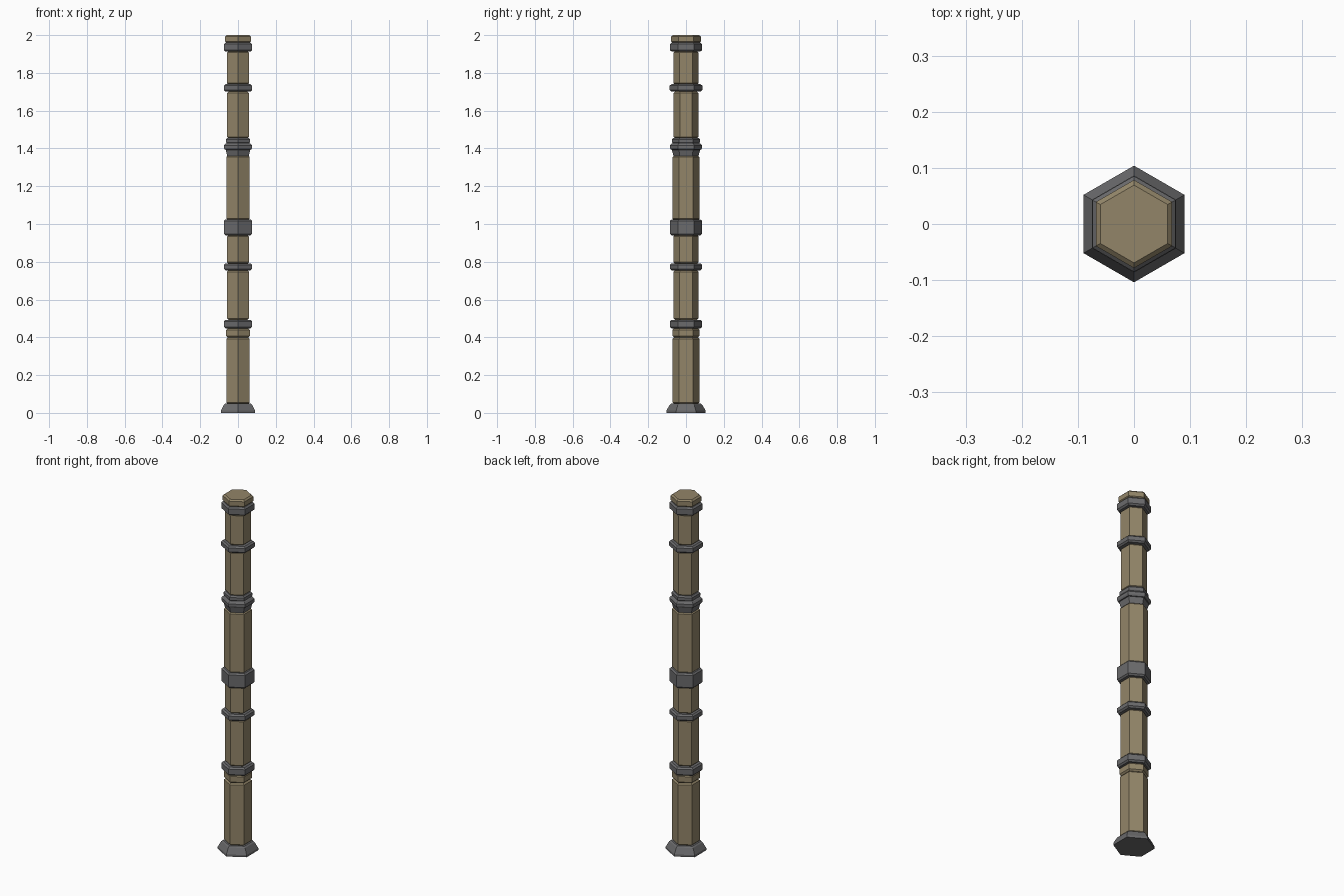
import bpy, bmesh, math

if "Cube" in bpy.data.objects:
    bpy.data.objects.remove(bpy.data.objects["Cube"])


def material(name, rgb):
    m = bpy.data.materials.new(name)
    m.diffuse_color = (*rgb, 1)
    m.use_nodes = True
    m.node_tree.nodes["Principled BSDF"].inputs["Base Color"].default_value = m.diffuse_color
    return m


wood = material("tan wood", (0.29, 0.235, 0.14))
iron = material("dark grey iron", (0.145, 0.145, 0.15))


def hex_part(name, mat, profile):
    """Six-sided closed solid from (half width across flats, z) pairs; corners point to +-y."""
    bm = bmesh.new()
    rings = []
    for apothem, z in profile:
        r = apothem / math.cos(math.pi / 6)
        rings.append([bm.verts.new((r * math.cos(math.pi / 6 + i * math.pi / 3),
                                    r * math.sin(math.pi / 6 + i * math.pi / 3), z))
                      for i in range(6)])
    for a, b in zip(rings, rings[1:]):
        for i in range(6):
            j = (i + 1) % 6
            bm.faces.new((a[i], a[j], b[j], b[i]))
    bm.faces.new(rings[0][::-1])
    bm.faces.new(rings[-1])
    me = bpy.data.meshes.new(name)
    bm.to_mesh(me)
    bm.free()
    me.materials.append(mat)
    bpy.context.collection.objects.link(bpy.data.objects.new(name, me))


def barrel(name, mat, w, z0, z1, c=0.008):
    """Prism with chamfered ends."""
    hex_part(name, mat, [(w - c, z0), (w, z0 + c), (w, z1 - c), (w - c, z1)])


# flared foot
hex_part("foot", iron, [(0.09, 0), (0.09, 0.012), (0.074, 0.044), (0.066, 0.05)])

# wooden shaft segments: name, half width, bottom, top
for name, w, z0, z1 in [
    ("lower_shaft", 0.062, 0.048, 0.40),
    ("lower_collar", 0.063, 0.40, 0.447),
    ("grip_lower", 0.058, 0.493, 0.755),
    ("grip_upper", 0.058, 0.79, 0.942),
    ("middle_shaft", 0.062, 1.02, 1.362),
    ("upper_shaft", 0.057, 1.453, 1.702),
    ("top_shaft", 0.058, 1.738, 1.915),
    ("end_cap", 0.068, 1.958, 2.0),
]:
    barrel(name, wood, w, z0, z1)

# iron bands
for name, w, z0, z1 in [
    ("lower_band", 0.074, 0.447, 0.493),
    ("grip_band", 0.074, 0.755, 0.792),
    ("middle_band", 0.074, 0.94, 1.024),
    ("upper_band", 0.075, 1.702, 1.74),
    ("top_band", 0.074, 1.913, 1.96),
]:
    barrel(name, iron, w, z0, z1)

# stepped triple band
hex_part("triple_band", iron, [(0.057, 1.36), (0.065, 1.393), (0.070, 1.394), (0.074, 1.402),
                               (0.074, 1.416), (0.066, 1.426), (0.060, 1.428), (0.064, 1.434),
                               (0.064, 1.448), (0.057, 1.456)])
